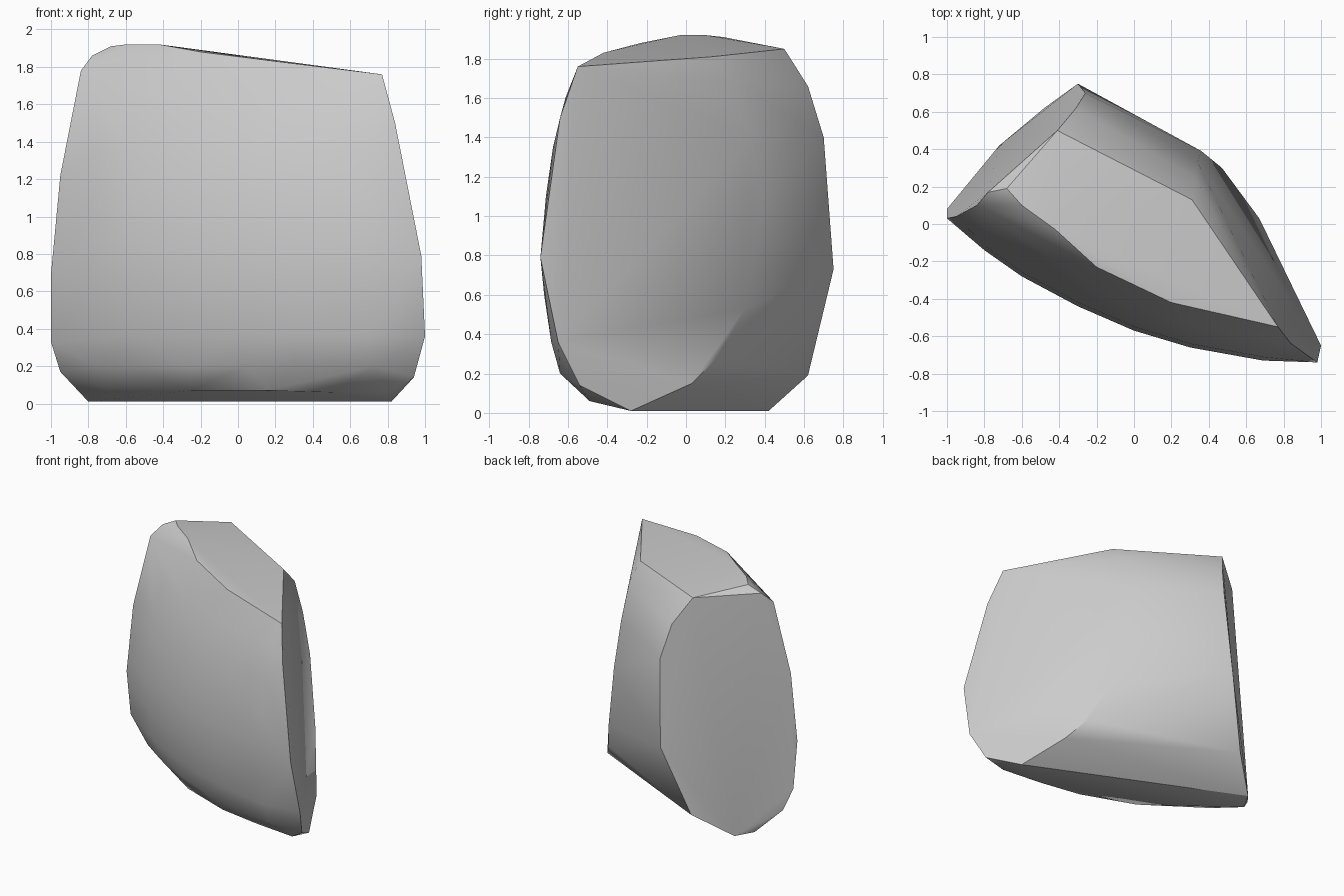
import bpy
import bmesh
import math

cube = bpy.data.objects.get("Cube")
if cube:
    bpy.data.objects.remove(cube, do_unlink=True)

# Flat broken face on the -x end, as an outline
left_break = [(-.72, .42, .01), (-.48, .62, .19), (-.3, .75, .73), (-.26, .7, 1.4),
              (-.31, .62, 1.66), (-.41, .5, 1.85), (-.78, .17, 1.86), (-.84, .1, 1.78),
              (-.95, .04, 1.22), (-1, .03, .69), (-1, .08, .33), (-.95, .14, .17),
              (-.8, .28, .01)]

# Flat broken face on the +x end, as an outline
right_break = [(.76, -.54, 1.75), (.31, .13, 1.81), (.33, .24, 1.68), (.34, .33, 1.4),
               (.36, .39, 1.05), (.47, .3, .53), (.57, .16, .28), (.67, .03, .15),
               (.82, -.28, .01), (.94, -.54, .14), (1, -.65, .36), (.98, -.74, .79),
               (.84, -.64, 1.5)]

# Crest along the top and rim along the underside
crest = [(-.68, .19, 1.91), (-.6, .1, 1.92), (-.42, -.03, 1.92), (-.2, -.23, 1.88),
         (.2, -.42, 1.83)]
under_rim = [(.82, -.49, .06), (.5, -.46, .06), (.16, -.42, .07), (-.25, -.27, .07),
             (-.7, .02, .08)]

# Bulging front: one plan curve, pulled back at each height
front_curve = [(.69, -.73), (.3, -.66), (0, -.57), (-.3, -.44), (-.6, -.28), (-.8, -.14)]
pull_back = {.2: .1, .36: .05, .6: .01, .85: 0, 1.1: .02, 1.35: .06, 1.6: .13, 1.76: .2}
front = [(x + .4 * p, y + .9 * p, z) for z, p in pull_back.items() for x, y in front_curve]

# Wrap all outlines into one solid chunk
bm = bmesh.new()
for point in left_break + right_break + crest + under_rim + front:
    bm.verts.new(point)
hull = bmesh.ops.convex_hull(bm, input=bm.verts)
loose = {g for g in hull["geom_interior"] + hull["geom_unused"]
         if isinstance(g, bmesh.types.BMVert)}
bmesh.ops.delete(bm, geom=list(loose), context="VERTS")

# Merge nearly coplanar triangles into flat facets
bmesh.ops.dissolve_limit(bm, angle_limit=math.radians(4), verts=bm.verts, edges=bm.edges)
bmesh.ops.recalc_face_normals(bm, faces=bm.faces)
mesh = bpy.data.meshes.new("rock_chunk")
bm.to_mesh(mesh)
bm.free()

# Plain grey stone
stone = bpy.data.materials.new("grey_stone")
stone.use_nodes = True
grey = (.6, .6, .6, 1)
stone.diffuse_color = grey
stone.node_tree.nodes["Principled BSDF"].inputs["Base Color"].default_value = grey
mesh.materials.append(stone)

rock = bpy.data.objects.new("rock_chunk", mesh)
bpy.context.collection.objects.link(rock)
bpy.ops.object.select_all(action="DESELECT")
rock.select_set(True)
bpy.context.view_layer.objects.active = rock
bpy.ops.object.shade_smooth_by_angle(angle=math.radians(32))
